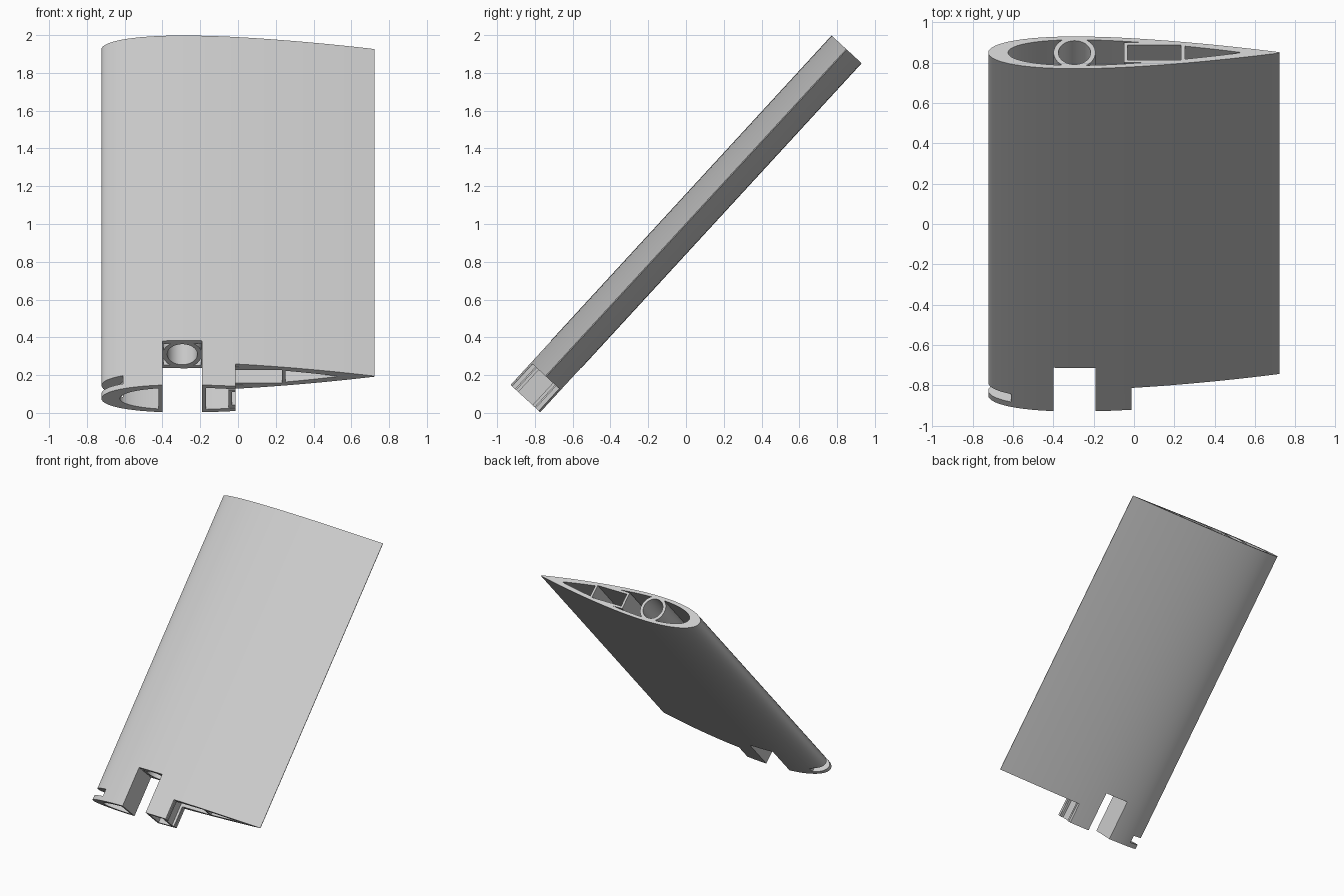
import bpy, bmesh, math
from mathutils import Matrix

cube = bpy.data.objects.get("Cube")
if cube:
    bpy.data.objects.remove(cube, do_unlink=True)

HALF = 1.256            # half of the span
NOSE, CHORD = -0.723, 1.446
TUBE_X = -0.295


def prism(name, profile, z0, z1):
    """Extrude a closed outline along the span."""
    bm = bmesh.new()
    base = bm.faces.new([bm.verts.new((x, y, z0)) for x, y in profile])
    top = bmesh.ops.extrude_face_region(bm, geom=[base])["geom"]
    verts = [v for v in top if isinstance(v, bmesh.types.BMVert)]
    bmesh.ops.translate(bm, verts=verts, vec=(0, 0, z1 - z0))
    bmesh.ops.recalc_face_normals(bm, faces=bm.faces[:])
    mesh = bpy.data.meshes.new(name)
    bm.to_mesh(mesh)
    bm.free()
    obj = bpy.data.objects.new(name, mesh)
    bpy.context.collection.objects.link(obj)
    return obj


def airfoil(nose, chord, steps=40):
    """Symmetric airfoil outline, 15 percent thick."""
    def half(u):
        return 0.75 * chord * (0.2969 * math.sqrt(u) - 0.126 * u - 0.3516 * u**2
                               + 0.2843 * u**3 - 0.1015 * u**4)
    us = [(1 - math.cos(math.pi * i / steps)) / 2 for i in range(steps + 1)]
    upper = [(nose + chord * u, half(u)) for u in us]
    lower = [(x, -y) for x, y in reversed(upper[1:])]
    return upper + lower


def circle(x, r, n=64):
    return [(x + r * math.cos(2 * math.pi * i / n), r * math.sin(2 * math.pi * i / n))
            for i in range(n)]


def rect(x0, x1, h):
    return [(x0, -h), (x1, -h), (x1, h), (x0, h)]


def combine(target, tool, operation):
    mod = target.modifiers.new("combine", "BOOLEAN")
    mod.operation, mod.solver, mod.object = operation, "EXACT", tool
    bpy.ops.object.select_all(action="DESELECT")
    bpy.context.view_layer.objects.active = target
    target.select_set(True)
    bpy.ops.object.modifier_apply(modifier=mod.name)
    bpy.data.objects.remove(tool, do_unlink=True)


# Hollow skin
wing = prism("wing_section", airfoil(NOSE, CHORD), -HALF, HALF)
combine(wing, prism("cavity", airfoil(-0.625, 1.15), -1.4, 1.4), "DIFFERENCE")

# Spar tube, box spar and the ribs beside the notch
combine(wing, prism("spar_tube", circle(TUBE_X, 0.104), -HALF, HALF), "UNION")
combine(wing, prism("box_spar", rect(-0.05, 0.252, 0.068), -HALF, HALF), "UNION")
for x0, x1 in ((-0.42, -0.395), (-0.195, -0.17)):
    combine(wing, prism("notch_rib", rect(x0, x1, 0.096), -HALF, -0.92), "UNION")

# Bores, root notch, trailing step and nose slot
cuts = {
    "tube_bore": (circle(TUBE_X, 0.08), -1.4, 1.4),
    "box_bore": (rect(-0.032, 0.234, 0.051), -1.4, 1.4),
    "root_notch": (rect(-0.4, -0.19, 0.3), -1.4, -0.938),
    "trailing_step": (rect(-0.013, 0.9, 0.3), -1.4, -1.096),
    "nose_slot": (rect(-0.9, -0.61, 0.3), -1.22, -1.162),
}
for name, (outline, z0, z1) in cuts.items():
    combine(wing, prism(name, outline, z0, z1), "DIFFERENCE")

# Lean the section back
wing.data.transform(Matrix.Translation((0, 0, 1)) @ Matrix.Rotation(-math.asin(0.677), 4, "X"))

# Plain grey finish
grey = bpy.data.materials.new("light_grey")
grey.use_nodes = True
colour = (0.6, 0.6, 0.6, 1)
grey.diffuse_color = colour
grey.node_tree.nodes["Principled BSDF"].inputs["Base Color"].default_value = colour
wing.data.materials.clear()
wing.data.materials.append(grey)
for face in wing.data.polygons:
    face.material_index = 0

bpy.context.view_layer.objects.active = wing
wing.select_set(True)
bpy.ops.object.shade_smooth_by_angle(angle=math.radians(30))
